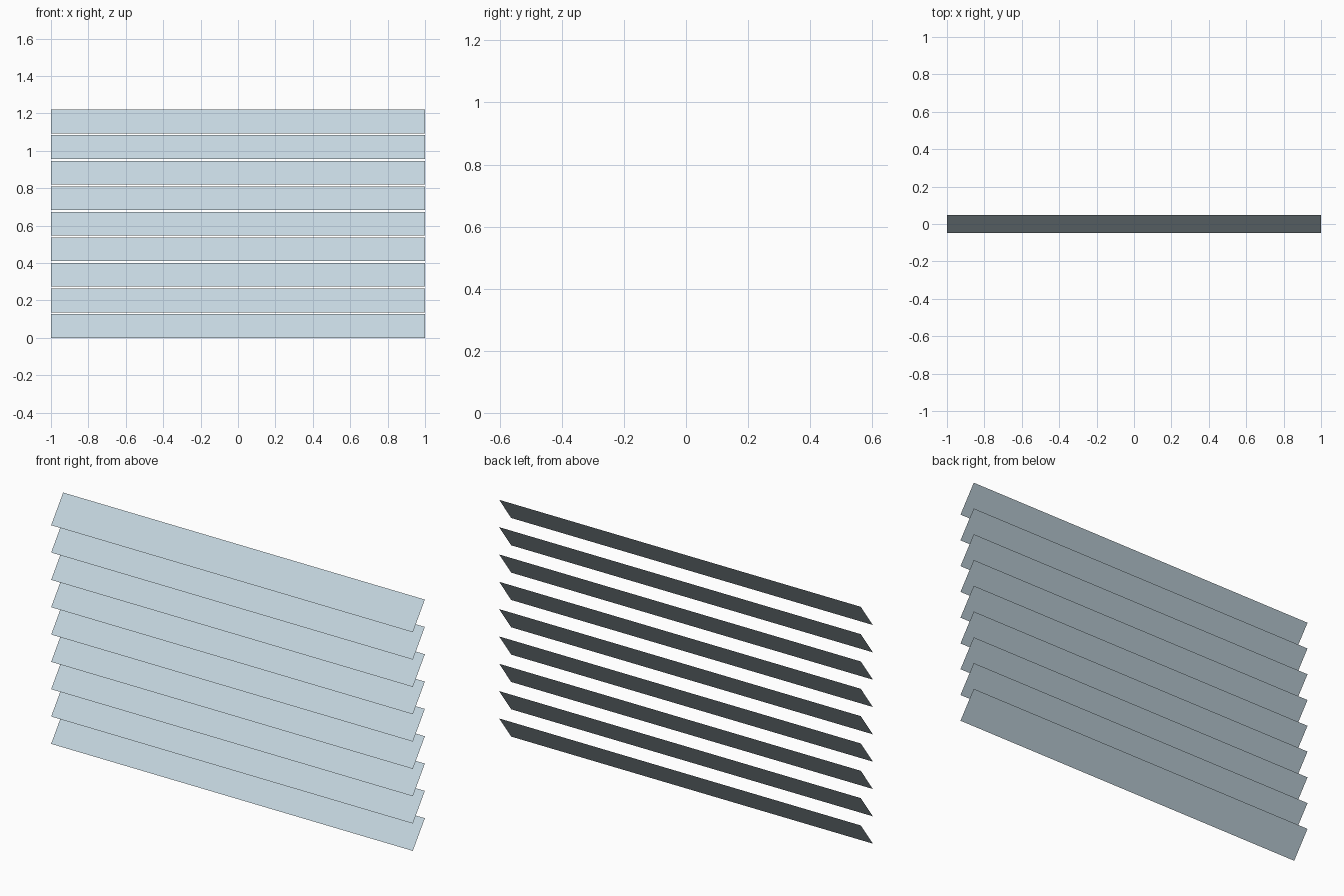
import bpy

if "Cube" in bpy.data.objects:
    bpy.data.objects.remove(bpy.data.objects["Cube"])

COUNT = 9          # number of louvre slats
PITCH = 0.1366     # vertical spacing
RISE = 0.127       # height of each slat
HALF_DEPTH = 0.0475

mat = bpy.data.materials.new("pale blue grey")
mat.diffuse_color = (0.56, 0.68, 0.75, 1.0)
mat.use_nodes = True
mat.node_tree.nodes["Principled BSDF"].inputs["Base Color"].default_value = mat.diffuse_color


def make_slat(index):
    """Single-sheet tilted slat: lower edge forward, upper edge back."""
    z = index * PITCH
    mesh = bpy.data.meshes.new(f"slat_{index + 1}")
    mesh.from_pydata(
        [(-1, -HALF_DEPTH, z), (1, -HALF_DEPTH, z),
         (1, HALF_DEPTH, z + RISE), (-1, HALF_DEPTH, z + RISE)],
        [], [(0, 1, 2, 3)])
    mesh.materials.append(mat)
    slat = bpy.data.objects.new(f"slat_{index + 1}", mesh)
    bpy.context.collection.objects.link(slat)


# Stack of louvre slats
for i in range(COUNT):
    make_slat(i)
